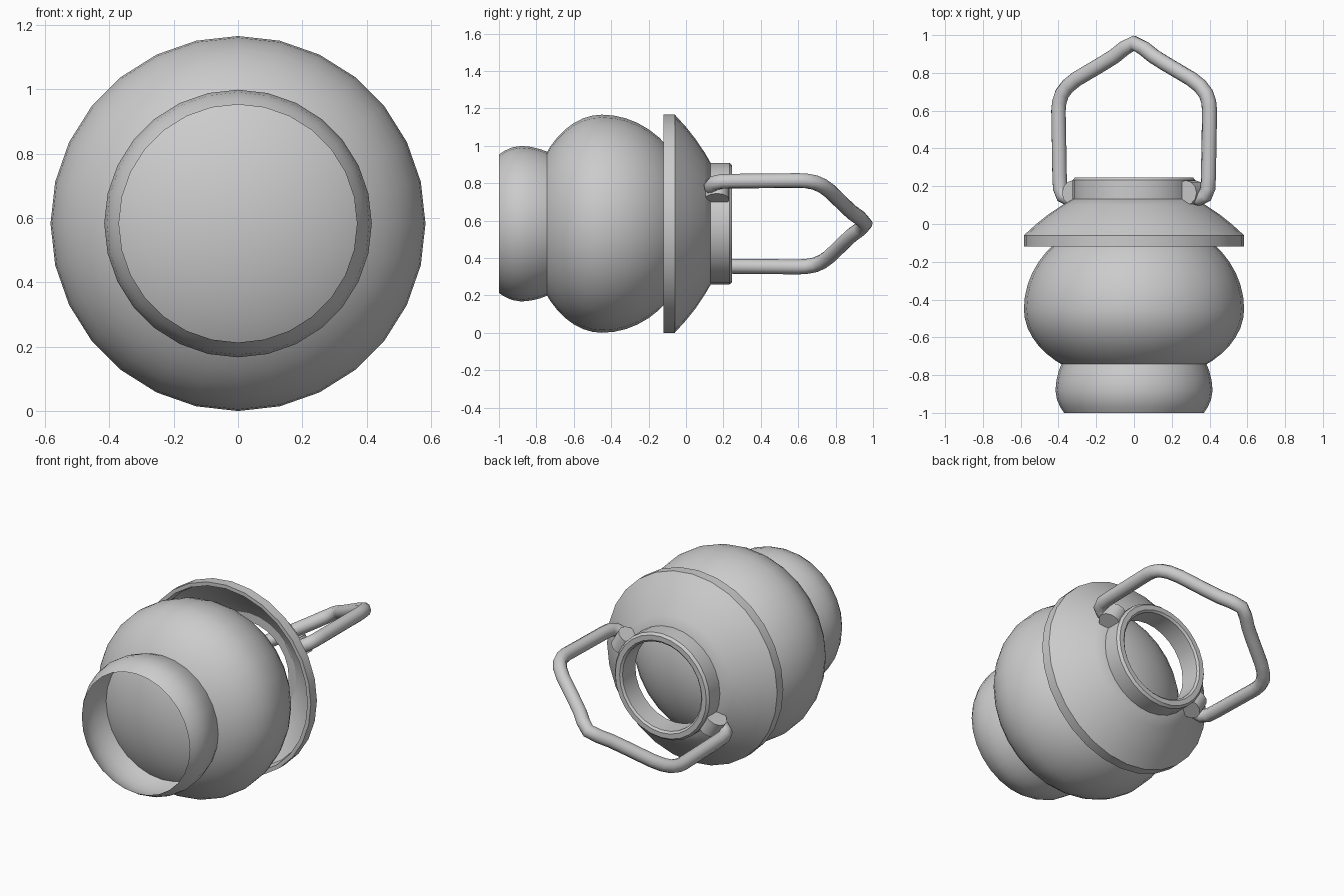
import bpy, bmesh, math
from mathutils import Matrix, Vector

cube = bpy.data.objects.get("Cube")
if cube:
    bpy.data.objects.remove(cube, do_unlink=True)

AXIS_Z = 0.583      # height of the lantern's long axis, which runs along y
SIDES = 28
TILT = math.radians(30)   # the handle plane is turned about the long axis

grey = bpy.data.materials.new("plain_grey")
grey.use_nodes = True
grey.diffuse_color = (0.6, 0.6, 0.6, 1)
grey.node_tree.nodes["Principled BSDF"].inputs["Base Color"].default_value = (0.6, 0.6, 0.6, 1)


def finish(name, mesh, angle=35):
    obj = bpy.data.objects.new(name, mesh)
    bpy.context.collection.objects.link(obj)
    mesh.materials.clear()
    mesh.materials.append(grey)
    bpy.ops.object.select_all(action='DESELECT')
    obj.select_set(True)
    bpy.context.view_layer.objects.active = obj
    bpy.ops.object.shade_smooth_by_angle(angle=math.radians(angle))
    return obj


def lathe(name, profile, closed=False):
    """Spin (y, radius) points about the long axis."""
    bm = bmesh.new()
    verts = [bm.verts.new((0, y, r)) for y, r in profile]
    pairs = list(zip(verts, verts[1:]))
    if closed:
        pairs.append((verts[-1], verts[0]))
    edges = [bm.edges.new(p) for p in pairs]
    bmesh.ops.spin(bm, geom=verts + edges, cent=(0, 0, 0), axis=(0, 1, 0),
                   angle=math.tau, steps=SIDES, use_merge=False)
    bmesh.ops.remove_doubles(bm, verts=bm.verts, dist=0.0005)
    bmesh.ops.recalc_face_normals(bm, faces=bm.faces)
    bmesh.ops.translate(bm, verts=bm.verts, vec=(0, 0, AXIS_Z))
    mesh = bpy.data.meshes.new(name)
    bm.to_mesh(mesh)
    bm.free()
    return finish(name, mesh)


# Open base cup
lathe("base", [(-1, 0.37), (-0.97, 0.39), (-0.93, 0.408), (-0.88, 0.416),
               (-0.83, 0.411), (-0.78, 0.399), (-0.73, 0.38)])

# Closed globe, blunter at the front than at the back
globe = []
for i in range(25):
    a = math.pi * i / 24
    depth = 0.39 if a < math.pi / 2 else 0.5
    globe.append((-0.45 - depth * math.cos(a), 0.583 * math.sin(a)))
lathe("globe", globe)

# Hollow cap with brim, and the collar round its opening
lathe("cap", [(-0.12, 0.583), (-0.06, 0.583), (0, 0.517), (0.05, 0.454),
              (0.1, 0.38), (0.135, 0.32), (0.135, 0.28), (0.08, 0.37),
              (0.03, 0.44), (-0.06, 0.55), (-0.12, 0.56)], closed=True)
lathe("collar", [(0.11, 0.325), (0.232, 0.325), (0.247, 0.312), (0.247, 0.282),
                 (0.236, 0.27), (0.11, 0.27)], closed=True)

# Lugs that carry the handle
turn = Matrix.Translation((0, 0, AXIS_Z)) @ Matrix.Rotation(-TILT, 4, 'Y')
for side, label in ((1, "left"), (-1, "right")):
    bm = bmesh.new()
    bmesh.ops.create_cone(bm, cap_ends=True, segments=12, radius1=0.066,
                          radius2=0.066, depth=0.1)
    bmesh.ops.transform(bm, matrix=turn @ Matrix.Translation((side * 0.345, 0.165, 0)),
                        verts=bm.verts)
    mesh = bpy.data.meshes.new(label + "_lug")
    bm.to_mesh(mesh)
    bm.free()
    finish(label + "_lug", mesh)

# Bail handle: half a path, mirrored, swept with a round section
half = [(0.34, 0.17), (0.365, 0.143), (0.40, 0.135), (0.435, 0.15), (0.452, 0.19),
        (0.455, 0.25), (0.462, 0.6), (0.457, 0.645), (0.44, 0.69), (0.405, 0.73),
        (0.35, 0.768), (0.19, 0.85), (0.12, 0.888), (0.06, 0.93)]
path = [(-u, y) for u, y in half] + [(0, 0.958)] + [(u, y) for u, y in reversed(half)]
curve = bpy.data.curves.new("handle_path", 'CURVE')
curve.dimensions = '3D'
curve.bevel_depth = 0.04
curve.bevel_resolution = 3
curve.use_fill_caps = True
spline = curve.splines.new('POLY')
spline.points.add(len(path) - 1)
for point, (u, y) in zip(spline.points, path):
    point.co = (*(turn @ Vector((u, y, 0))), 1)
guide = bpy.data.objects.new("handle_guide", curve)
bpy.context.collection.objects.link(guide)
bpy.context.view_layer.update()
mesh = bpy.data.meshes.new_from_object(
    guide.evaluated_get(bpy.context.evaluated_depsgraph_get()))
bpy.data.objects.remove(guide, do_unlink=True)
finish("handle", mesh, 50)
